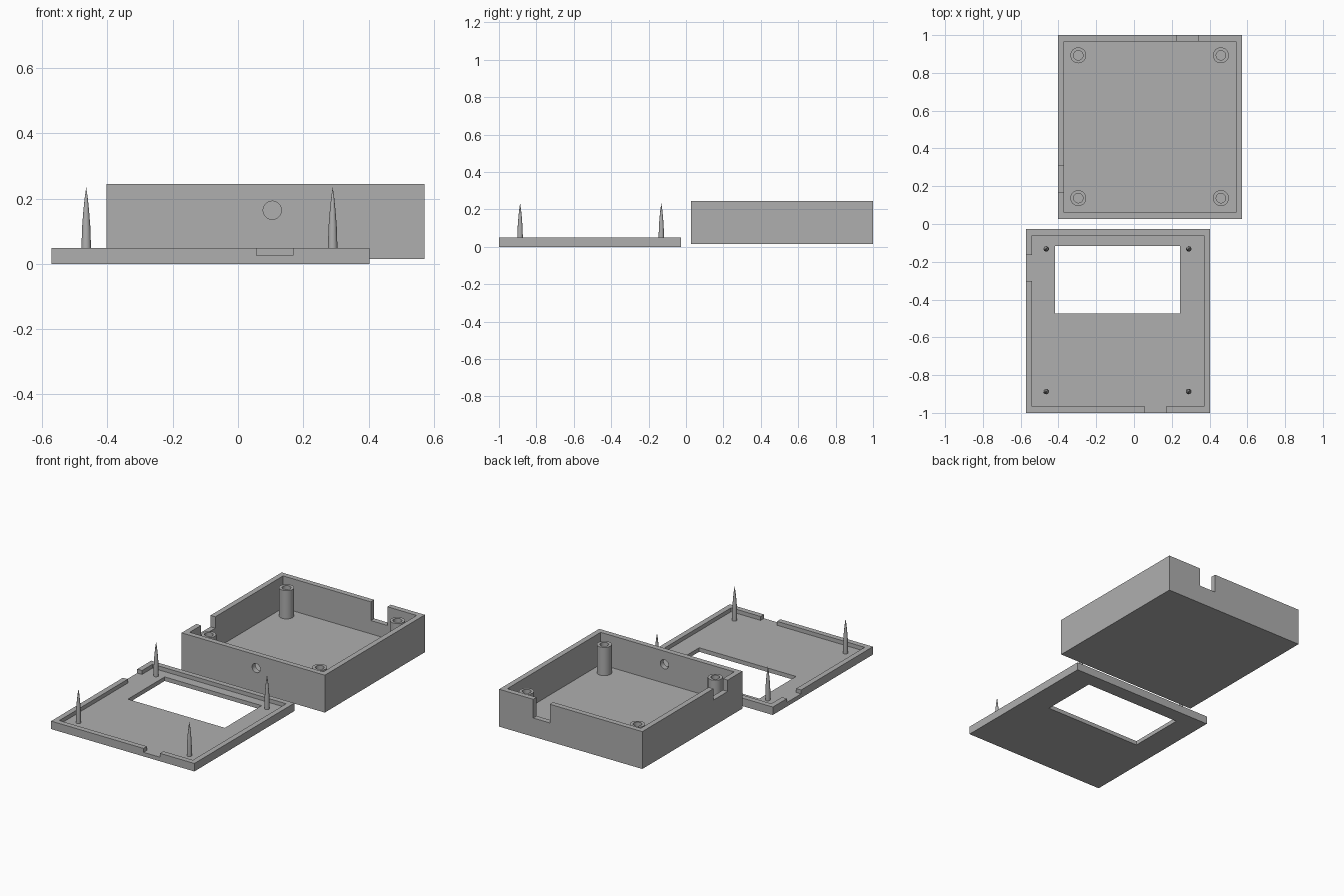
import bpy, bmesh, math

if "Cube" in bpy.data.objects:
    bpy.data.objects.remove(bpy.data.objects["Cube"])

grey = bpy.data.materials.new("plain_grey")
grey.diffuse_color = (0.43, 0.43, 0.43, 1)
grey.use_nodes = True
grey.node_tree.nodes["Principled BSDF"].inputs["Base Color"].default_value = grey.diffuse_color


def make(name, bm, smooth=False):
    bmesh.ops.recalc_face_normals(bm, faces=bm.faces)
    me = bpy.data.meshes.new(name)
    bm.to_mesh(me)
    bm.free()
    me.materials.append(grey)
    ob = bpy.data.objects.new(name, me)
    bpy.context.collection.objects.link(ob)
    if smooth:
        bpy.ops.object.select_all(action='DESELECT')
        ob.select_set(True)
        bpy.context.view_layer.objects.active = ob
        bpy.ops.object.shade_smooth_by_angle(angle=math.radians(35))
    return ob


def block(name, x0, x1, y0, y1, z0, z1):
    bm = bmesh.new()
    bmesh.ops.create_cube(bm, size=1)
    for v in bm.verts:
        v.co = ((x0 + x1) / 2 + v.co.x * (x1 - x0),
                (y0 + y1) / 2 + v.co.y * (y1 - y0),
                (z0 + z1) / 2 + v.co.z * (z1 - z0))
    return make(name, bm)


def lathe(name, profile, loc, segments):
    bm = bmesh.new()
    vs = [bm.verts.new((r, 0, z)) for r, z in profile]
    edges = [bm.edges.new(p) for p in zip(vs, vs[1:])]
    bmesh.ops.spin(bm, geom=vs + edges, cent=(0, 0, 0), axis=(0, 0, 1),
                   angle=2 * math.pi, steps=segments, use_duplicate=False)
    bmesh.ops.remove_doubles(bm, verts=bm.verts, dist=1e-5)
    ob = make(name, bm, smooth=True)
    ob.location = loc
    return ob


def cut(ob, cutters):
    # Apply each difference, then discard the cutter
    for c in cutters:
        mod = ob.modifiers.new("cut", 'BOOLEAN')
        mod.operation, mod.solver, mod.object = 'DIFFERENCE', 'EXACT', c
        bpy.context.view_layer.objects.active = ob
        bpy.ops.object.modifier_apply(modifier=mod.name)
        bpy.data.objects.remove(c)


# Open case with cable notches and a round hole in the front wall
WALL = 0.033
bx0, bx1, by0, by1, bz0, bz1 = -0.403, 0.572, 0.027, 1.0, 0.015, 0.245
case_floor = 0.048
case = block("case", bx0, bx1, by0, by1, bz0, bz1)
bm = bmesh.new()
bmesh.ops.create_cone(bm, cap_ends=True, segments=32, radius1=0.028, radius2=0.028, depth=0.1)
hole = make("hole_cutter", bm)
hole.rotation_euler.x = math.pi / 2
hole.location = (0.105, by0, 0.164)
bpy.context.view_layer.update()
cut(case, [
    block("cavity_cutter", bx0 + WALL, bx1 - WALL, by0 + WALL, by1 - WALL, case_floor, 0.4),
    block("back_notch_cutter", 0.227, 0.34, by1 - 0.05, by1 + 0.05, 0.13, 0.4),
    block("left_notch_cutter", bx0 - 0.05, bx0 + 0.05, 0.17, 0.308, 0.175, 0.4),
    hole])

# Tubular screw posts in the case corners
post_profile = [(0.042, case_floor - 0.005), (0.042, 0.222), (0.025, 0.222),
                (0.025, case_floor + 0.001), (0, case_floor + 0.001)]
for x in (-0.295, 0.46):
    for y in (0.137, 0.893):
        lathe("screw_post", post_profile, (x, y, 0), 32)

# Shallow lid with rim, rim notches and a display window
lx0, lx1, ly0, ly1, lz1 = -0.572, 0.403, -1.0, -0.027, 0.049
lid_floor = 0.025
lid = block("lid", lx0, lx1, ly0, ly1, 0, lz1)
cut(lid, [
    block("recess_cutter", lx0 + WALL, lx1 - WALL, ly0 + WALL, ly1 - WALL, lid_floor, 0.2),
    block("front_notch_cutter", 0.057, 0.169, ly0 - 0.05, ly0 + 0.05, lid_floor, 0.2),
    block("left_notch_cutter", lx0 - 0.05, lx0 + 0.05, -0.302, -0.163, lid_floor, 0.2),
    block("window_cutter", -0.417, 0.243, -0.475, -0.117, -0.1, 0.2)])

# Pointed pins on the lid
pin_profile = [(0, lid_floor - 0.005), (0.0145, lid_floor - 0.005), (0.0145, 0.055),
               (0.0125, 0.115), (0.009, 0.16), (0.005, 0.2), (0, 0.235)]
for x in (-0.465, 0.29):
    for y in (-0.887, -0.132):
        lathe("lid_pin", pin_profile, (x, y, 0), 20)
